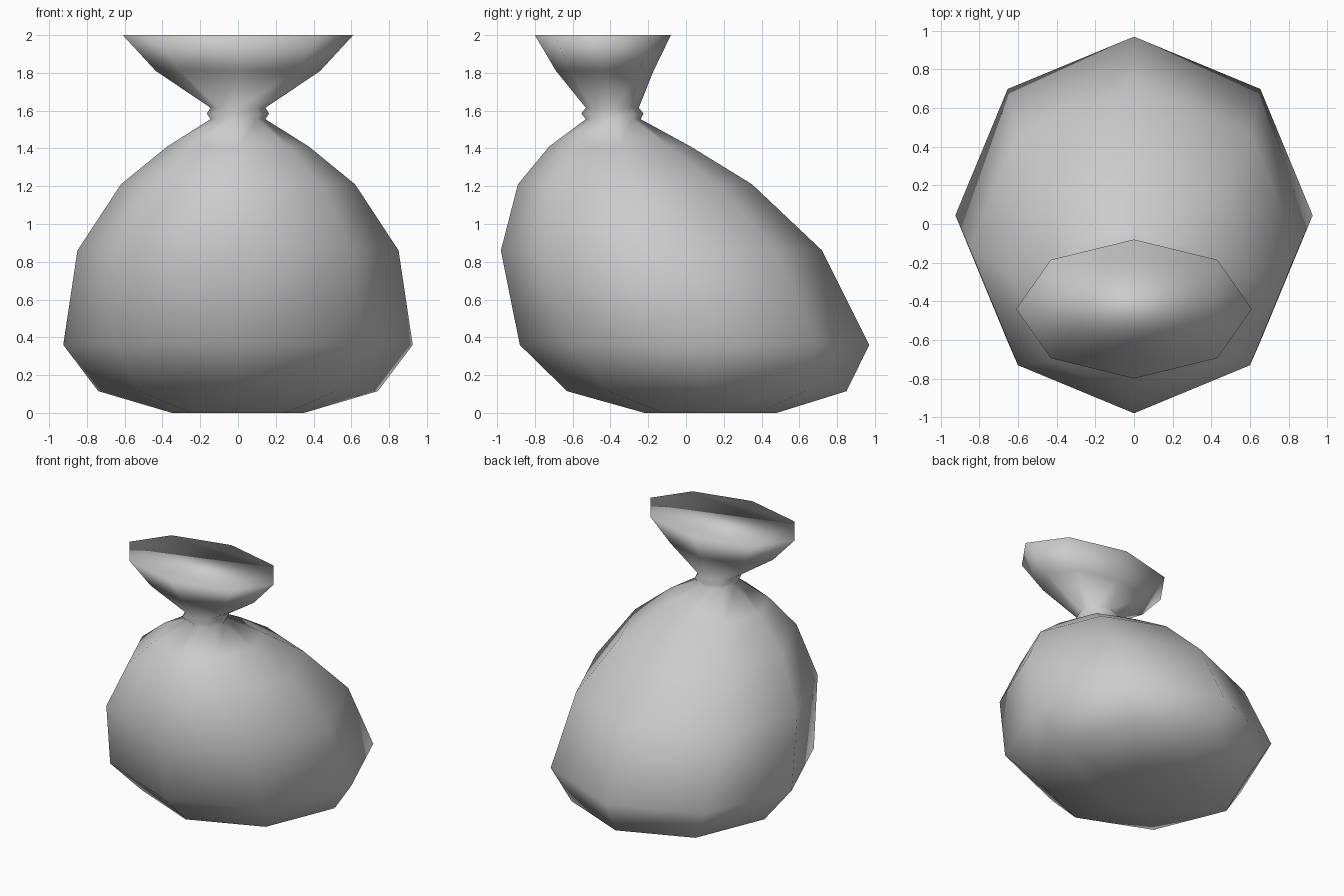
import bpy, bmesh
from math import cos, sin, tau

if "Cube" in bpy.data.objects:
    bpy.data.objects.remove(bpy.data.objects["Cube"])

SIDES = 8
# Rings from bottom to top: height, centre y, x radius, y radius
RINGS = [
    (0.00, 0.13, 0.35, 0.35),
    (0.115, 0.11, 0.74, 0.74),
    (0.36, 0.045, 0.925, 0.925),
    (0.86, -0.13, 0.85, 0.85),
    (1.21, -0.27, 0.62, 0.62),
    (1.41, -0.35, 0.375, 0.375),
    (1.555, -0.385, 0.145, 0.145),
    (1.585, -0.39, 0.165, 0.165),
    (1.615, -0.39, 0.145, 0.14),
    (1.81, -0.43, 0.435, 0.258),
    (2.00, -0.44, 0.61, 0.36),
]

bm = bmesh.new()
loops = [[bm.verts.new((rx * cos(tau * i / SIDES), cy + ry * sin(tau * i / SIDES), z))
          for i in range(SIDES)] for z, cy, rx, ry in RINGS]

# Sack wall, tied neck and flared mouth
for low, high in zip(loops, loops[1:]):
    for i in range(SIDES):
        j = (i + 1) % SIDES
        bm.faces.new((low[i], low[j], high[j], high[i]))

# Flat base and closed top
bm.faces.new(loops[0][::-1])
bm.faces.new(loops[-1])
for f in bm.faces:
    f.smooth = True

mesh = bpy.data.meshes.new("tied_sack")
bm.to_mesh(mesh)
bm.free()
bpy.context.collection.objects.link(bpy.data.objects.new("tied_sack", mesh))
